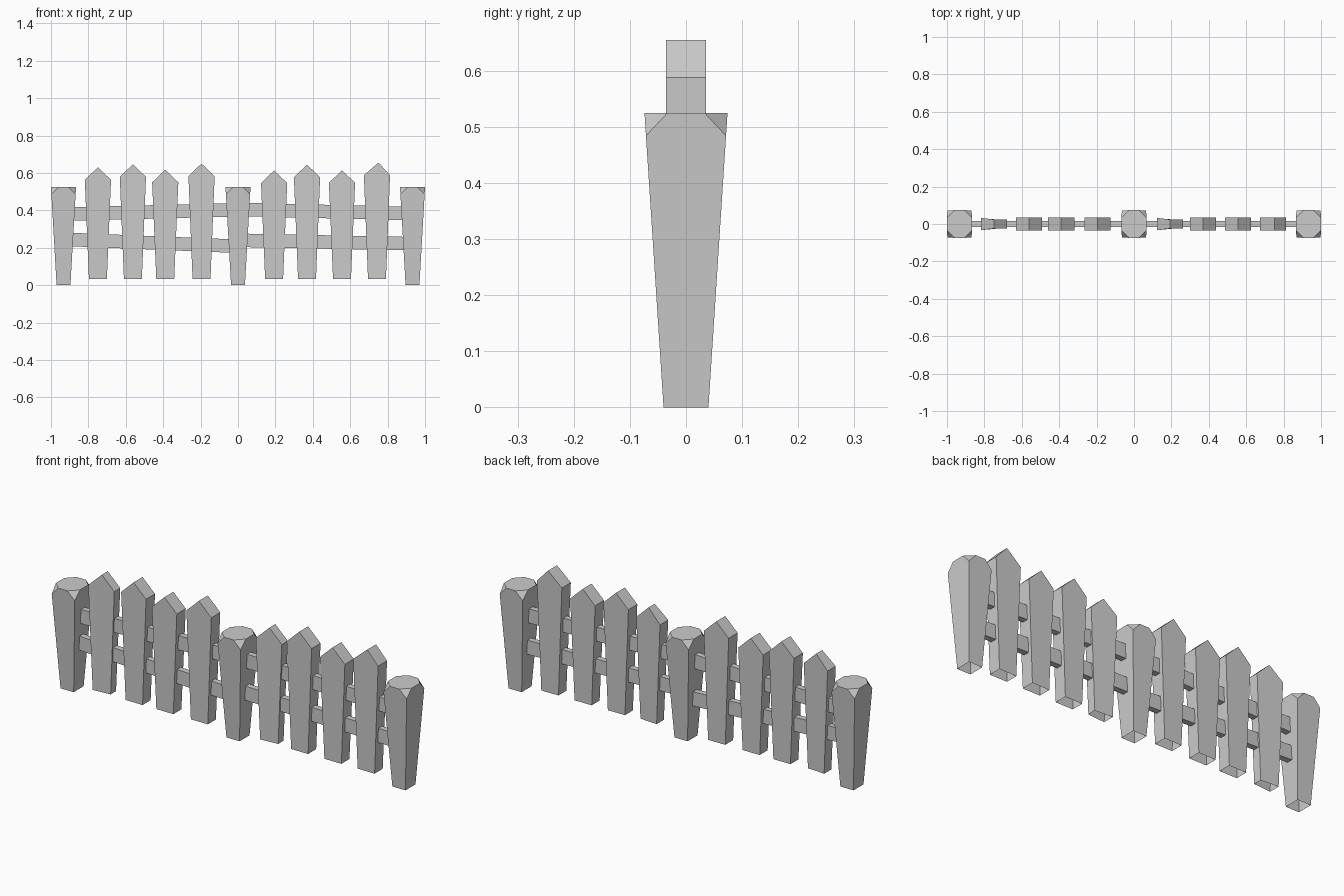
import bpy, bmesh

cube = bpy.data.objects.get("Cube")
if cube:
    bpy.data.objects.remove(cube, do_unlink=True)

GREY = (0.6, 0.6, 0.6, 1)
mat = bpy.data.materials.new("light grey")
mat.use_nodes = True
mat.diffuse_color = GREY
mat.node_tree.nodes["Principled BSDF"].inputs["Base Color"].default_value = GREY


def finish(name, bm, location=(0, 0, 0)):
    bmesh.ops.recalc_face_normals(bm, faces=bm.faces[:])
    mesh = bpy.data.meshes.new(name)
    bm.to_mesh(mesh)
    bm.free()
    mesh.materials.append(mat)
    obj = bpy.data.objects.new(name, mesh)
    obj.location = location
    bpy.context.collection.objects.link(obj)


def slab(name, profile, open_bottom=False, location=(0, 0, 0)):
    """Extrude an x, z outline both ways in y; each point has its own half depth."""
    bm = bmesh.new()
    front, back = ([bm.verts.new((x, s * d, z)) for x, z, d in profile] for s in (-1, 1))
    bm.faces.new(front)
    bm.faces.new(back[::-1])
    n = len(profile)
    # The first edge of the outline is the bottom
    for i in range(1 if open_bottom else 0, n):
        j = (i + 1) % n
        bm.faces.new((front[i], back[i], back[j], front[j]))
    finish(name, bm, location)


# Posts: flared, hollow underneath, with clipped top corners
def post(name, x):
    height = 0.525
    bm = bmesh.new()
    bmesh.ops.create_cube(bm, size=2)
    for v in bm.verts:
        top = v.co.z > 0
        v.co.x *= 0.067 if top else 0.037
        v.co.y *= 0.074 if top else 0.04
        v.co.z = height if top else 0
    base = [f for f in bm.faces if all(v.co.z == 0 for v in f.verts)]
    bmesh.ops.delete(bm, geom=base, context='FACES_ONLY')
    bmesh.ops.bevel(bm, geom=[v for v in bm.verts if v.co.z > 0.1],
                    offset=0.041, segments=1, affect='VERTICES')
    finish(name, bm, (x, 0, 0))


for name, x in (("right_post", -0.933), ("middle_post", 0), ("left_post", 0.933)):
    post(name, x)

# Pickets: centre x, peak height, peak shift, thinned towards the left side
pickets = [
    (-0.749, 0.63, 0, True), (-0.562, 0.646, 0, False),
    (-0.389, 0.617, 0, False), (-0.195, 0.65, 0, False),
    (0.193, 0.613, 0, True), (0.369, 0.644, 0, False),
    (0.556, 0.614, 0, False), (0.743, 0.655, 0.008, False),
]
for i, (x, peak, shift, thin) in enumerate(pickets, 1):
    wide, narrow = (0.033, 0.024) if thin else (0.036, 0.036)
    shoulder = peak - 0.067
    outline = [
        (-0.048, 0.034, wide * 0.88), (0.048, 0.034, narrow * 0.9),
        (0.07, shoulder, narrow), (shift, peak, narrow), (-0.07, shoulder, wide),
    ]
    slab(f"picket_{i}", outline, True, (x, 0, 0))

# Rails: slightly crooked, running from post to post
rails = [
    ("upper_right_rail", -0.92, 0.38, 0, 0.403),
    ("lower_right_rail", -0.92, 0.245, 0, 0.208),
    ("upper_left_rail", 0, 0.405, 0.92, 0.383),
    ("lower_left_rail", 0, 0.24, 0.92, 0.222),
]
for name, x0, z0, x1, z1 in rails:
    h, d = 0.036, 0.015
    slab(name, [(x0, z0 - h, d), (x1, z1 - h, d), (x1, z1 + h, d), (x0, z0 + h, d)])
